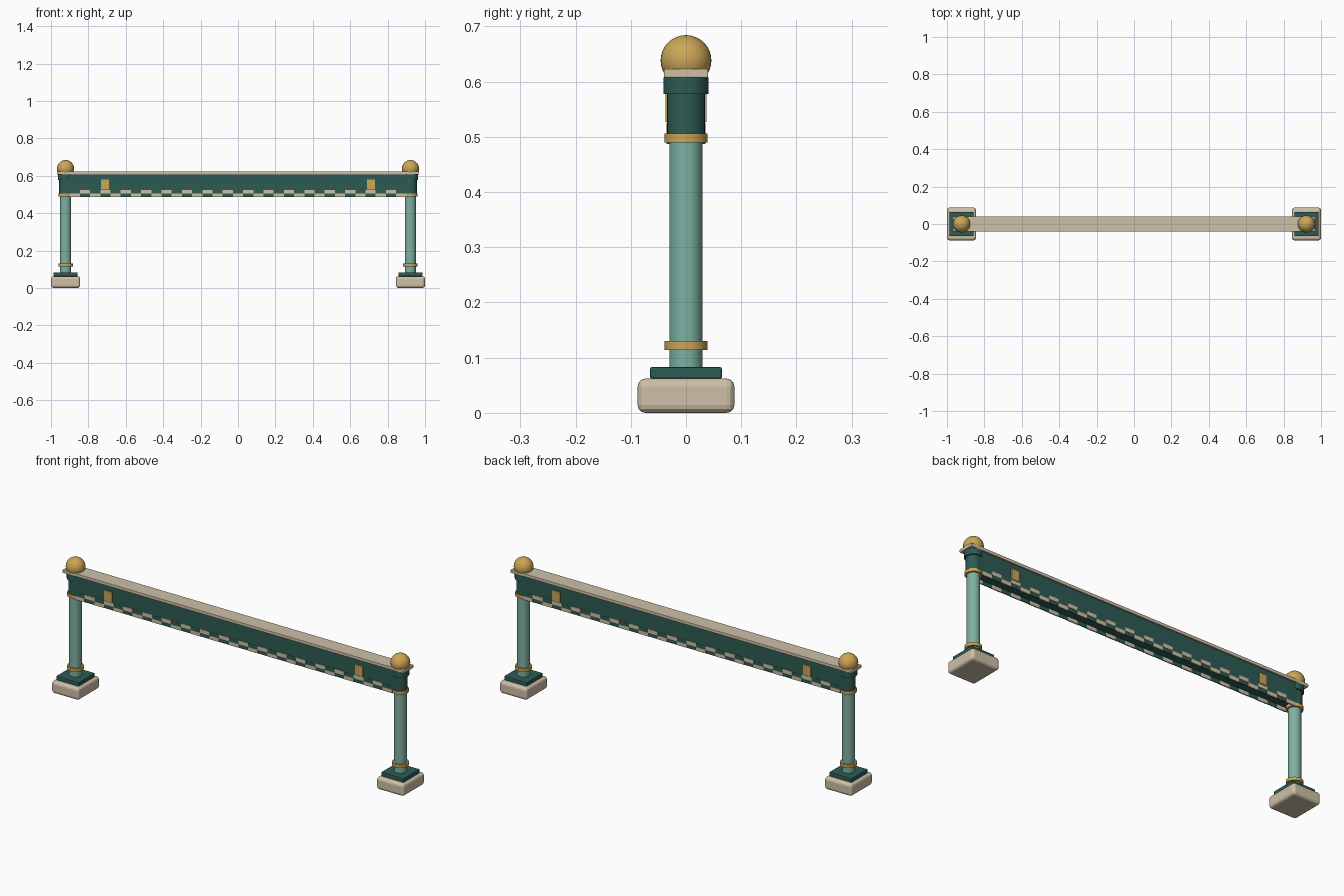
import bpy
import math

if "Cube" in bpy.data.objects:
    bpy.data.objects.remove(bpy.data.objects["Cube"])


def material(name, rgb):
    m = bpy.data.materials.new(name)
    m.diffuse_color = (*rgb, 1)
    m.use_nodes = True
    m.node_tree.nodes["Principled BSDF"].inputs["Base Color"].default_value = m.diffuse_color
    return m


CREAM = material("cream stone", (0.62, 0.53, 0.39))
DARK = material("dark green", (0.026, 0.105, 0.088))
TEAL = material("pale green", (0.21, 0.44, 0.36))
GOLD = material("gold", (0.60, 0.38, 0.095))


def finish(name, mat, bevel=0, segments=2):
    ob = bpy.context.object
    ob.name = name
    ob.data.materials.append(mat)
    if bevel:
        b = ob.modifiers.new("rounded edges", 'BEVEL')
        b.width, b.segments = bevel, segments
    return ob


def box(name, mat, x, y, z, bevel=0, segments=2):
    """Box from (min, max) ranges on each axis."""
    bpy.ops.mesh.primitive_cube_add(size=1, location=[(a + b) / 2 for a, b in (x, y, z)])
    bpy.context.object.scale = [b - a for a, b in (x, y, z)]
    bpy.ops.object.transform_apply(location=False, rotation=False, scale=True)
    return finish(name, mat, bevel, segments)


def cylinder(name, mat, x, r, z0, z1):
    bpy.ops.mesh.primitive_cylinder_add(vertices=32, radius=r, depth=z1 - z0,
                                        location=(x, 0, (z0 + z1) / 2))
    ob = finish(name, mat)
    bpy.ops.object.shade_smooth_by_angle(angle=math.radians(35))
    return ob


# Two posts, each with footing, column, rings, capital and ball
for side, s in (("left", -1), ("right", 1)):
    x = s * 0.922
    box(side + "_footing", CREAM, (x - 0.078, x + 0.078), (-0.0875, 0.0875), (0, 0.062), 0.014, 3)
    box(side + "_plinth", DARK, (x - 0.064, x + 0.064), (-0.065, 0.065), (0.062, 0.083), 0.003)
    cylinder(side + "_column", TEAL, x, 0.030, 0.08, 0.51)
    cylinder(side + "_lower_ring", GOLD, x, 0.039, 0.114, 0.130)
    cylinder(side + "_upper_ring", GOLD, x, 0.039, 0.490, 0.506)
    cylinder(side + "_post_head", DARK, x, 0.034, 0.506, 0.58)
    cylinder(side + "_capital", DARK, x, 0.041, 0.577, 0.607)
    bpy.ops.mesh.primitive_uv_sphere_add(segments=32, ring_count=16, radius=0.046,
                                         location=(x, 0, 0.638))
    finish(side + "_ball", GOLD)
    bpy.ops.object.shade_smooth()

# Crossbeam and its coping
box("beam", DARK, (-0.92, 0.92), (-0.033, 0.033), (0.506, 0.607))
box("coping", CREAM, (-0.968, 0.968), (-0.04, 0.04), (0.607, 0.623), 0.002)

# Trim on both faces: hanging band, gold plaques and checker tiles
COUNT, HALF = 33, 0.90
STEP = 2 * HALF / COUNT
for face, d in (("front", -1), ("back", 1)):
    def depth(a, b):
        return tuple(sorted((d * a, d * b)))
    box(face + "_band", DARK, (-HALF, HALF), depth(0.030, 0.034), (0.487, 0.524))
    for s in (-1, 1):
        box(face + "_plaque", GOLD, (s * 0.711 - 0.022, s * 0.711 + 0.022),
            depth(0.032, 0.0375), (0.527, 0.580))
    for i in range(COUNT):
        x0 = -HALF + i * STEP
        z0 = 0.487 if i % 2 == 0 else 0.506
        box(face + "_checker_tile", CREAM, (x0, x0 + STEP), depth(0.0295, 0.0355),
            (z0, z0 + 0.019))
